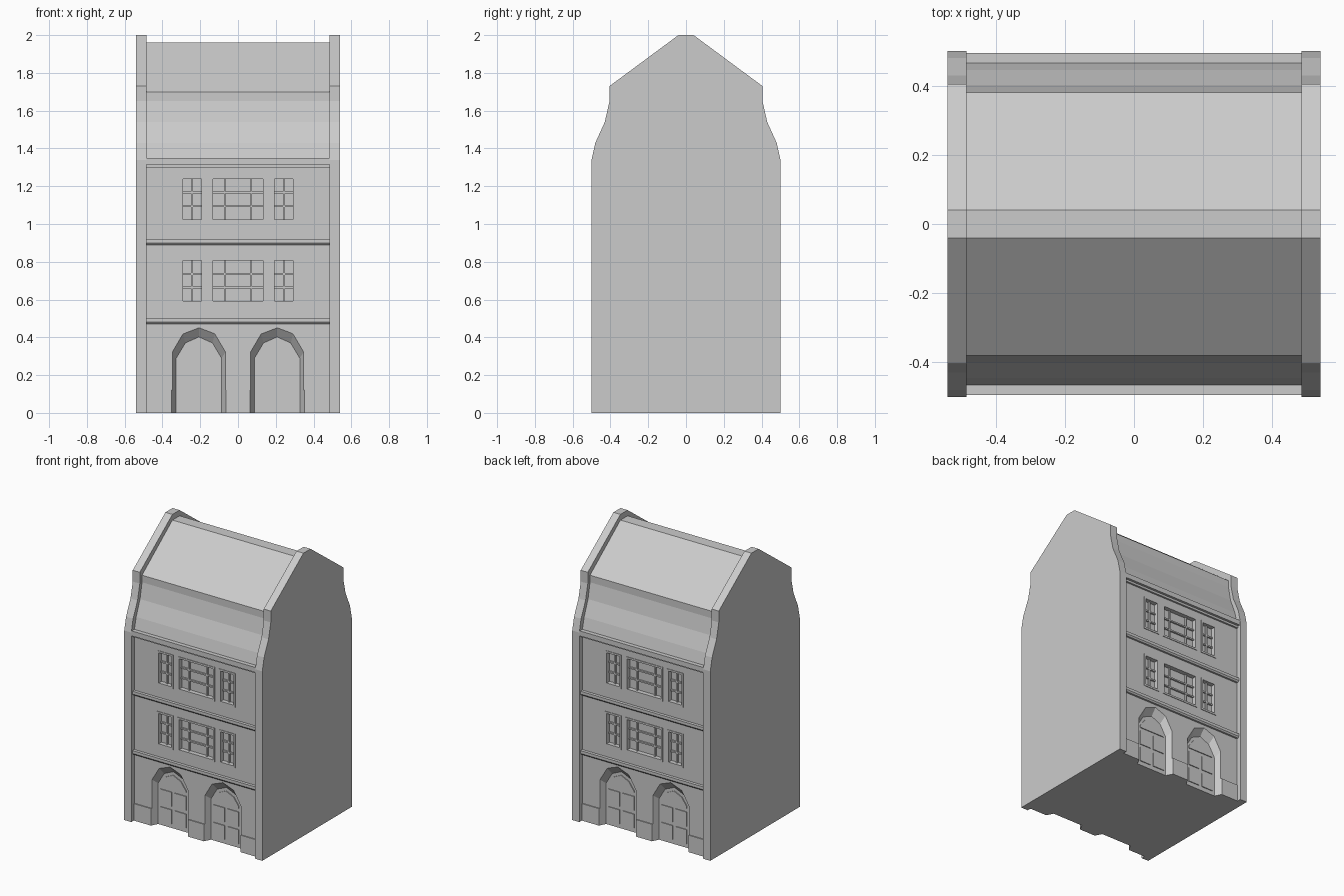
import bpy, bmesh

old = bpy.data.objects.get("Cube")
if old:
    bpy.data.objects.remove(old, do_unlink=True)

stone = bpy.data.materials.new("stone grey")
stone.use_nodes = True
GREY = (0.6, 0.6, 0.6, 1)
stone.diffuse_color = GREY
stone.node_tree.nodes["Principled BSDF"].inputs["Base Color"].default_value = GREY

WALL, GLASS, DOOR = 0.465, 0.437, 0.425


def finish(bm, name):
    bmesh.ops.recalc_face_normals(bm, faces=bm.faces)
    mesh = bpy.data.meshes.new(name)
    bm.to_mesh(mesh)
    bm.free()
    mesh.materials.append(stone)
    obj = bpy.data.objects.new(name, mesh)
    bpy.context.collection.objects.link(obj)
    return obj


def loft(bm, ring_a, ring_b):
    """Closed solid between two matching rings of points."""
    a = [bm.verts.new(p) for p in ring_a]
    b = [bm.verts.new(p) for p in ring_b]
    bm.faces.new(a)
    bm.faces.new(b)
    for i in range(len(a)):
        j = (i + 1) % len(a)
        bm.faces.new((a[i], a[j], b[j], b[i]))


def slab(bm, x0, x1, profile):
    """Extrude a (y, z) outline along x."""
    loft(bm, [(x0, y, z) for y, z in profile], [(x1, y, z) for y, z in profile])


def box(bm, x0, x1, y0, y1, z0, z1):
    slab(bm, x0, x1, [(y0, z0), (y1, z0), (y1, z1), (y0, z1)])


def both_sides(half):
    """Complete a half outline across the ridge."""
    return half + [(-y, z) for y, z in reversed(half)]


# Gable walls rising above the roof on both ends
gable = both_sides([(0.5, 0), (0.5, 1.34), (0.48, 1.43), (0.43, 1.54),
                    (0.405, 1.65), (0.405, 1.73), (0.04, 2)])
for name, s in (("left_gable_wall", 1), ("right_gable_wall", -1)):
    bm = bmesh.new()
    slab(bm, s * 0.485, s * 0.54, gable)
    finish(bm, name)

# Main body with a shallow plinth and curved lower roof
bm = bmesh.new()
slab(bm, -0.486, 0.486, both_sides([
    (WALL + 0.007, 0), (WALL + 0.007, 0.12), (WALL, 0.12), (WALL, 1.35),
    (0.445, 1.43), (0.402, 1.54), (0.38, 1.65), (0.38, 1.7), (0.04, 1.96)]))
body = finish(bm, "house_body")

# Window layout: centre x, half width, pane divisions
windows = [(x, w, z, bars) for z in (0.7, 1.13) for x, w, bars in (
    (-0.2425, 0.0625, (0,)), (0, 0.145, (-0.07, 0.07)), (0.2425, 0.0625, (0,)))]
HALF_H = 0.12
door_centres = (-0.207, 0.207)


def arch(cx, y, w, shoulder, mid, top, base):
    pts = [(-w, base), (-w, shoulder), (-0.6 * w, mid), (0, top),
           (0.6 * w, mid), (w, shoulder), (w, base)]
    return [(cx + x, y, z) for x, z in pts]


# Recesses for windows and splayed door arches on front and back
bm = bmesh.new()
for s in (-1, 1):
    for x, w, z, bars in windows:
        box(bm, x - w, x + w, s * GLASS, s * 0.52, z - HALF_H, z + HALF_H)
    for cx in door_centres:
        loft(bm, arch(cx, s * DOOR, 0.12, 0.29, 0.37, 0.402, -0.05),
             arch(cx, s * 0.475, 0.146, 0.33, 0.43, 0.463, -0.05))
cutter = finish(bm, "opening_cutter")
cutter.hide_render = True
cut = body.modifiers.new("openings", "BOOLEAN")
cut.operation, cut.solver, cut.object = "DIFFERENCE", "EXACT", cutter
bpy.context.view_layer.objects.active = body
bpy.ops.object.modifier_apply(modifier=cut.name)
bpy.data.objects.remove(cutter, do_unlink=True)

for side, s in (("front", -1), ("back", 1)):
    # Window frames and glazing bars
    bm = bmesh.new()
    inner, bar_y = s * (GLASS - 0.004), s * (GLASS + 0.012)
    for x, w, z, bars in windows:
        f, t = 0.013, 0.005
        for d in (-1, 1):
            edge = sorted((x + d * w, x + d * (w - f)))
            box(bm, *edge, inner, s * (WALL + 0.004), z - HALF_H, z + HALF_H)
            rail = sorted((z + d * HALF_H, z + d * (HALF_H - f)))
            box(bm, x - w + f, x + w - f, inner, s * (WALL + 0.004), *rail)
            box(bm, x - w + f, x + w - f, inner, bar_y, z + d * 0.036 - t, z + d * 0.036 + t)
        for b in bars:
            box(bm, x + b - t, x + b + t, inner, bar_y, z - HALF_H + f, z + HALF_H - f)
    finish(bm, side + "_window_frames")

    # Door leaves with raised panels and a fanlight
    bm = bmesh.new()
    y0, y1 = s * (DOOR - 0.003), s * (DOOR + 0.006)
    for cx in door_centres:
        for d in (-1, 1):
            xs = sorted((cx + d * 0.012, cx + d * 0.1))
            box(bm, *xs, y0, y1, 0.03, 0.13)
            box(bm, *xs, y0, y1, 0.155, 0.255)
        loft(bm, arch(cx, y0, 0.1, 0.295, 0.35, 0.378, 0.28),
             arch(cx, y1, 0.1, 0.295, 0.35, 0.378, 0.28))
    finish(bm, side + "_door_panels")

    # Floor bands and the stepped cornice
    bm = bmesh.new()
    for z in (0.47, 0.89):
        slab(bm, -0.486, 0.486, [(s * y, z + h) for y, h in (
            (0.46, 0), (0.478, 0), (0.486, 0.01), (0.486, 0.03), (0.46, 0.03))])
    box(bm, -0.486, 0.486, s * 0.46, s * 0.478, 1.3, 1.315)
    box(bm, -0.486, 0.486, s * 0.46, s * 0.495, 1.315, 1.35)
    finish(bm, side + "_cornices")
